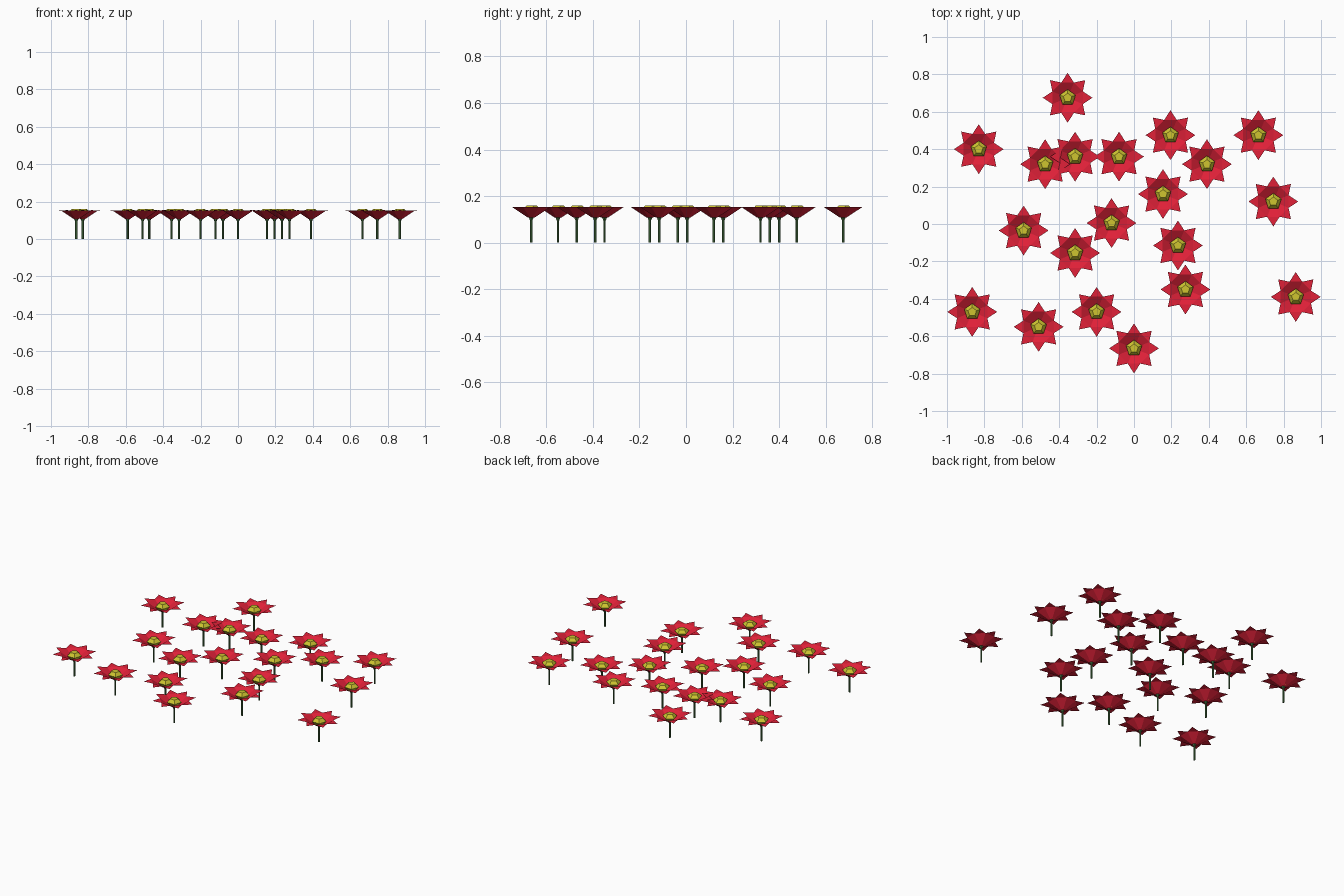
import bpy, bmesh
from math import sin, cos, pi

if "Cube" in bpy.data.objects:
    bpy.data.objects.remove(bpy.data.objects["Cube"])

# Flower positions in the patch
SPOTS = [(-.355, .675), (-.83, .40), (-.475, .32), (-.315, .36), (-.08, .36),
         (.195, .475), (.39, .32), (.665, .475), (.155, .16), (.745, .12),
         (-.12, .005), (-.59, -.035), (-.315, -.155), (.235, -.115), (.275, -.35),
         (.865, -.39), (-.865, -.47), (-.51, -.55), (-.2, -.47), (0, -.665)]


def material(name, color):
    m = bpy.data.materials.new(name)
    m.diffuse_color = (*color, 1)
    m.use_nodes = True
    m.node_tree.nodes["Principled BSDF"].inputs["Base Color"].default_value = m.diffuse_color
    return m


def finish(bm, name, mat):
    bmesh.ops.recalc_face_normals(bm, faces=bm.faces)
    me = bpy.data.meshes.new(name)
    bm.to_mesh(me)
    bm.free()
    me.materials.append(mat)
    return me


def ring(bm, r, z, n, turn=0):
    return [bm.verts.new((r * cos(turn + 2 * pi * i / n), r * sin(turn + 2 * pi * i / n), z))
            for i in range(n)]


def lathe(name, profile, n, mat, turn=0):
    bm = bmesh.new()
    rings = [ring(bm, r, z, n, turn) for r, z in profile]
    for a, b in zip(rings, rings[1:]):
        for i in range(n):
            bm.faces.new((a[i], a[(i + 1) % n], b[(i + 1) % n], b[i]))
    bm.faces.new(rings[0][::-1])
    bm.faces.new(rings[-1])
    return finish(bm, name, mat)


def petals(mat):
    # Eight petals: cupped funnel, then flat pointed tips
    bm = bmesh.new()
    base = ring(bm, .016, .108, 8, pi / 8)
    notch = ring(bm, .088, .152, 8, pi / 8)
    tips = ring(bm, .133, .154, 8)
    for i in range(8):
        bm.faces.new((base[i - 1], base[i], notch[i], notch[i - 1]))
        bm.faces.new((notch[i - 1], notch[i], tips[i]))
    bm.faces.new(base[::-1])
    for f in bm.faces:
        f.normal_update()
        if f.normal.z < 0:
            f.normal_flip()
    me = bpy.data.meshes.new("petals")
    bm.to_mesh(me)
    bm.free()
    me.materials.append(mat)
    return me


# Shared part meshes
parts = {
    "petals": petals(material("petal_red", (.75, .015, .04))),
    "flower_centre": lathe("flower_centre", [(.022, .112), (.045, .14), (.024, .160)], 5,
                           material("centre_yellow", (.62, .56, .03)), pi / 2),
    "stem": lathe("stem", [(.006, 0), (.006, .095), (.014, .112)], 6,
                  material("stem_green", (.06, .16, .05))),
}

# Plant every flower
for k, (x, y) in enumerate(SPOTS, 1):
    for name, mesh in parts.items():
        ob = bpy.data.objects.new(f"{name}_{k}", mesh)
        ob.location = (x, y, 0)
        bpy.context.collection.objects.link(ob)
